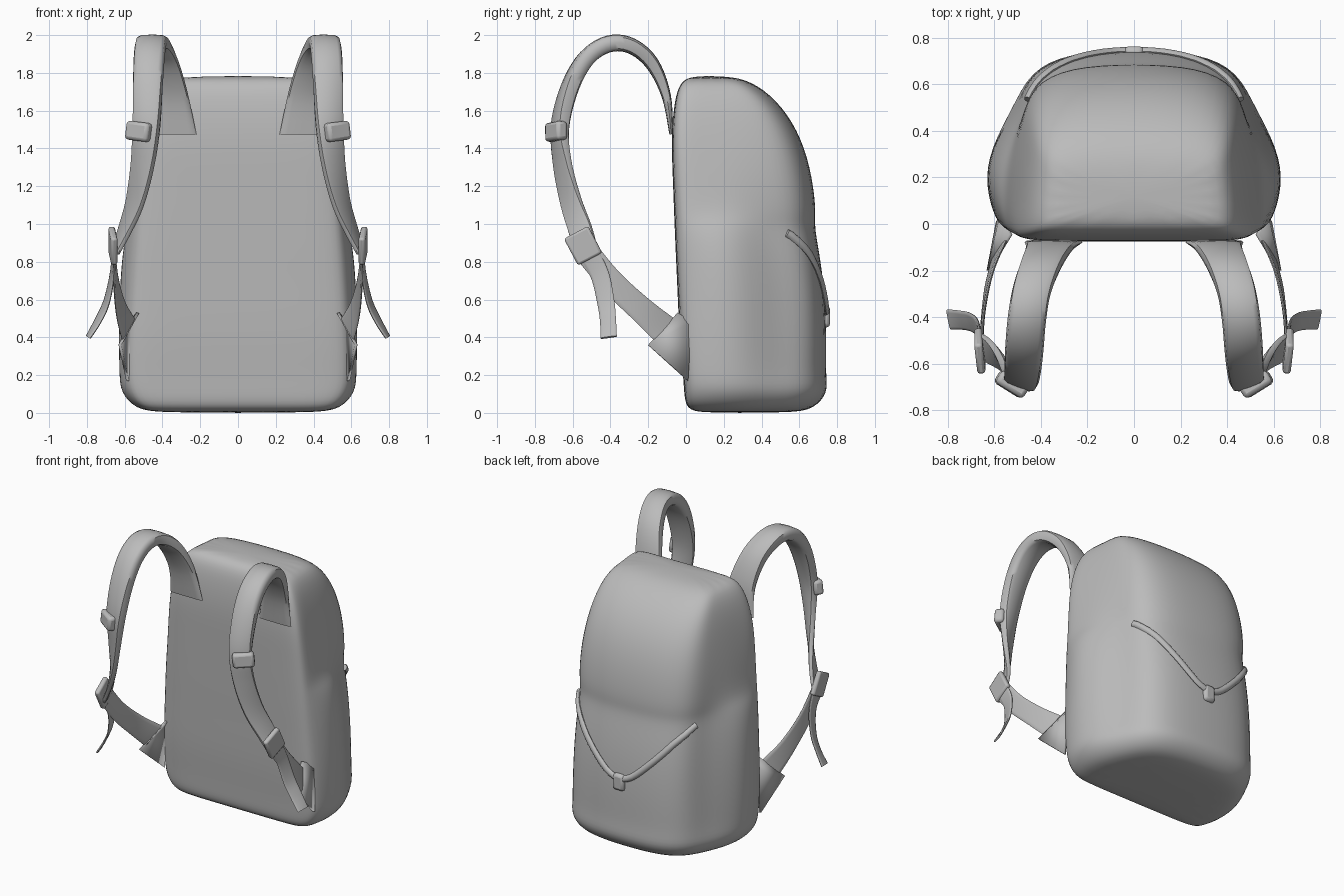
import bpy, bmesh, math
from mathutils import Vector, Matrix
from mathutils.bvhtree import BVHTree

if "Cube" in bpy.data.objects:
    bpy.data.objects.remove(bpy.data.objects["Cube"])

fabric = bpy.data.materials.new("grey_fabric")
fabric.diffuse_color = (0.5, 0.5, 0.5, 1)
fabric.use_nodes = True
fabric.node_tree.nodes["Principled BSDF"].inputs["Base Color"].default_value = fabric.diffuse_color


def finish(name, bm, mirror=False, subsurf=0, bevel=0, angle=50):
    bmesh.ops.recalc_face_normals(bm, faces=bm.faces[:])
    mesh = bpy.data.meshes.new(name)
    bm.to_mesh(mesh)
    bm.free()
    mesh.materials.append(fabric)
    ob = bpy.data.objects.new(name, mesh)
    bpy.context.collection.objects.link(ob)
    bpy.ops.object.select_all(action='DESELECT')
    ob.select_set(True)
    bpy.context.view_layer.objects.active = ob
    bpy.ops.object.shade_smooth_by_angle(angle=math.radians(angle))
    if bevel:
        m = ob.modifiers.new("bevel", 'BEVEL')
        m.width, m.segments = bevel, 2
    if mirror:
        ob.modifiers.new("mirror", 'MIRROR')
    if subsurf:
        m = ob.modifiers.new("subsurf", 'SUBSURF')
        m.levels = m.render_levels = subsurf
    return ob


def loft(bm, rings):
    vs = [[bm.verts.new(p) for p in r] for r in rings]
    n = len(vs[0])
    for a, b in zip(vs, vs[1:]):
        for i in range(n):
            j = (i + 1) % n
            bm.faces.new((a[i], a[j], b[j], b[i]))
    bm.faces.new(vs[0])
    bm.faces.new(vs[-1])


def spline(rows, steps=5):
    """Catmull-Rom through rows of any length"""
    out, n = [], len(rows)
    for i in range(n - 1):
        p = [rows[max(i - 1, 0)], rows[i], rows[i + 1], rows[min(i + 2, n - 1)]]
        for s in range(steps):
            t = s / steps
            out.append([0.5 * (2 * b + (c - a) * t + (2 * a - 5 * b + 4 * c - d) * t * t
                               + (3 * b - a - 3 * c + d) * t ** 3) for a, b, c, d in zip(*p)])
    return out + [list(rows[-1])]


def ribbon(name, rows, mirror=True, steps=5, power=0.55, sides=12, square_start=0):
    """Padded band; row = position, width direction, width, thickness"""
    pts = spline(rows, steps)
    rings = []
    for i, p in enumerate(pts):
        t = Vector(pts[min(i + 1, len(pts) - 1)][:3]) - Vector(pts[max(i - 1, 0)][:3])
        t.normalize()
        w = Vector(p[3:6])
        skew = min(1, i / square_start) if square_start else 1
        w = (w - t * w.dot(t) * skew).normalized()
        nrm = t.cross(w).normalized()
        ring = []
        for k in range(sides):
            a = 2 * math.pi * k / sides
            c, s = math.cos(a), math.sin(a)
            u = math.copysign(abs(c) ** power, c) * p[6] / 2
            v = math.copysign(abs(s) ** power, s) * p[7] / 2
            ring.append(Vector(p[:3]) + w * u + nrm * v)
        rings.append(ring)
    bm = bmesh.new()
    loft(bm, rings)
    return finish(name, bm, mirror)


def block(name, loc, x_axis, y_axis, size, bevel, mirror=True):
    x = Vector(x_axis).normalized()
    y = Vector(y_axis)
    y = (y - x * y.dot(x)).normalized()
    rot = Matrix((x, y, x.cross(y))).transposed().to_4x4()
    bm = bmesh.new()
    bmesh.ops.create_cube(bm, size=1, matrix=Matrix.Translation(loc) @ rot @ Matrix.Diagonal((*size, 1)))
    return finish(name, bm, mirror, bevel=bevel)


# Bag body: height, front y, rear y, front / side / rear half widths, groove depth
body_rings = [
    (0.000, 0.08, 0.56, 0.40, 0.42, 0.31, 0.00),
    (0.020, 0.00, 0.68, 0.52, 0.55, 0.40, 0.00),
    (0.110, -0.01, 0.755, 0.585, 0.63, 0.445, 0.01),
    (0.200, -0.015, 0.74, 0.595, 0.635, 0.45, 0.03),
    (0.400, -0.035, 0.745, 0.59, 0.64, 0.45, 0.04),
    (0.650, -0.045, 0.735, 0.575, 0.635, 0.445, 0.045),
    (0.860, -0.055, 0.705, 0.56, 0.62, 0.44, 0.045),
    (0.990, -0.06, 0.68, 0.55, 0.59, 0.43, 0.035),
    (1.060, -0.063, 0.69, 0.545, 0.55, 0.44, 0.01),
    (1.250, -0.070, 0.67, 0.53, 0.53, 0.44, 0.00),
    (1.450, -0.078, 0.615, 0.51, 0.50, 0.43, 0.00),
    (1.620, -0.065, 0.515, 0.47, 0.465, 0.41, 0.00),
    (1.740, -0.040, 0.38, 0.41, 0.415, 0.38, 0.00),
    (1.785, 0.020, 0.245, 0.32, 0.33, 0.30, 0.00),
]
rings = []
for z, yf, yb, wf, ws, wb, g in body_rings:
    d = yb - yf
    half = [(0, 0), (0.55 * wf, 0), (0.93 * wf, 0.005), (wf * 1.01, 0.06), (ws, 0.25), (ws * 0.975, 0.45),
            (0.5 * (ws + wb) - g, 0.68), (wb, 0.88), (0.64 * wb, 0.985), (0, 1.005)]
    right = [(x, yf + f * d, z) for x, f in half]
    rings.append(right + [(-x, y, h) for x, y, h in right[-2:0:-1]])
bm = bmesh.new()
loft(bm, rings)
body = finish("bag_body", bm, subsurf=2, angle=180)

# Padded shoulder straps
ribbon("shoulder_strap", [
    (0.345, -0.078, 1.475, 1, 0, 0, 0.25, 0.02),
    (0.365, -0.105, 1.68, 1, 0, 0, 0.20, 0.05),
    (0.402, -0.18, 1.85, 1, 0, 0, 0.175, 0.075),
    (0.440, -0.29, 1.943, 1, 0, 0, 0.165, 0.085),
    (0.460, -0.41, 1.953, 1, 0, 0, 0.165, 0.09),
    (0.470, -0.525, 1.88, 1, 0.1, 0, 0.165, 0.09),
    (0.477, -0.612, 1.73, 1, 0.2, 0, 0.16, 0.085),
    (0.485, -0.667, 1.52, 1, 0.35, 0, 0.15, 0.075),
    (0.505, -0.655, 1.32, 0.9, 0.6, 0, 0.14, 0.05),
    (0.545, -0.61, 1.12, 0.65, 0.8, 0.1, 0.135, 0.04),
    (0.600, -0.56, 0.97, 0.4, 0.95, 0.2, 0.135, 0.035),
    (0.648, -0.53, 0.86, 0.2, 1, 0.3, 0.13, 0.03),
], square_start=6)

# Lower webbing and loose strap tails
ribbon("lower_webbing", [
    (0.655, -0.54, 0.87, 0, 0.7, 0.7, 0.13, 0.015),
    (0.648, -0.40, 0.70, -0.1, 0.7, 0.7, 0.13, 0.015),
    (0.622, -0.24, 0.55, -0.25, 0.6, 0.8, 0.14, 0.015),
    (0.580, -0.115, 0.44, -0.4, 0.62, 0.7, 0.17, 0.015),
])
ribbon("strap_tail", [
    (0.660, -0.54, 0.88, 0, 1, 0.3, 0.11, 0.015),
    (0.665, -0.46, 0.74, 0.15, 1, 0.3, 0.10, 0.015),
    (0.695, -0.425, 0.59, 0.25, 1, 0.3, 0.095, 0.015),
    (0.740, -0.413, 0.49, 0.25, 1, 0.35, 0.09, 0.015),
    (0.793, -0.41, 0.40, 0.1, 1, 0.3, 0.09, 0.015),
])

# Buckles
block("upper_buckle", (0.525, -0.688, 1.49), (0.8, 0.5, 0.1), (-0.1, 0, 1), (0.14, 0.10, 0.065), 0.018)
block("lower_buckle", (0.662, -0.545, 0.885), (0.1, 0.85, 0.45), (0, -0.45, 0.85), (0.145, 0.16, 0.035), 0.012)

# Triangular side wings holding the webbing
bm = bmesh.new()
wing = [(0.625, -0.20, 0.36), (0.53, -0.045, 0.53), (0.57, 0.03, 0.48), (0.585, 0.01, 0.17)]
bm.faces.new([bm.verts.new(p) for p in wing])
ob = finish("side_wing", bm, mirror=True)
solid = ob.modifiers.new("thickness", 'SOLIDIFY')
solid.thickness, solid.offset = 0.016, 0

# Cord lying on the rear surface
bpy.context.view_layer.update()
tree = BVHTree.FromObject(body, bpy.context.evaluated_depsgraph_get())
path = spline([(0.485, 0.55, 0.955), (0.45, 0.60, 0.92), (0.37, 0.67, 0.84), (0.25, 0.72, 0.71),
               (0.10, 0.74, 0.57), (0, 0.75, 0.53)], 4)
cord = []
for p in path:
    co, nrm, _, _ = tree.find_nearest(Vector(p))
    co = co + nrm * 0.006
    cord.append((*co, *nrm, 0.034, 0.044))
ribbon("cord", cord, steps=1, power=1, sides=8)

# Cord toggle
y = tree.find_nearest(Vector((0, 0.75, 0.51)))[0].y
block("cord_toggle", (0, y + 0.002, 0.51), (1, 0, 0), (0, 0, 1), (0.085, 0.115, 0.045), 0.02, mirror=False)
